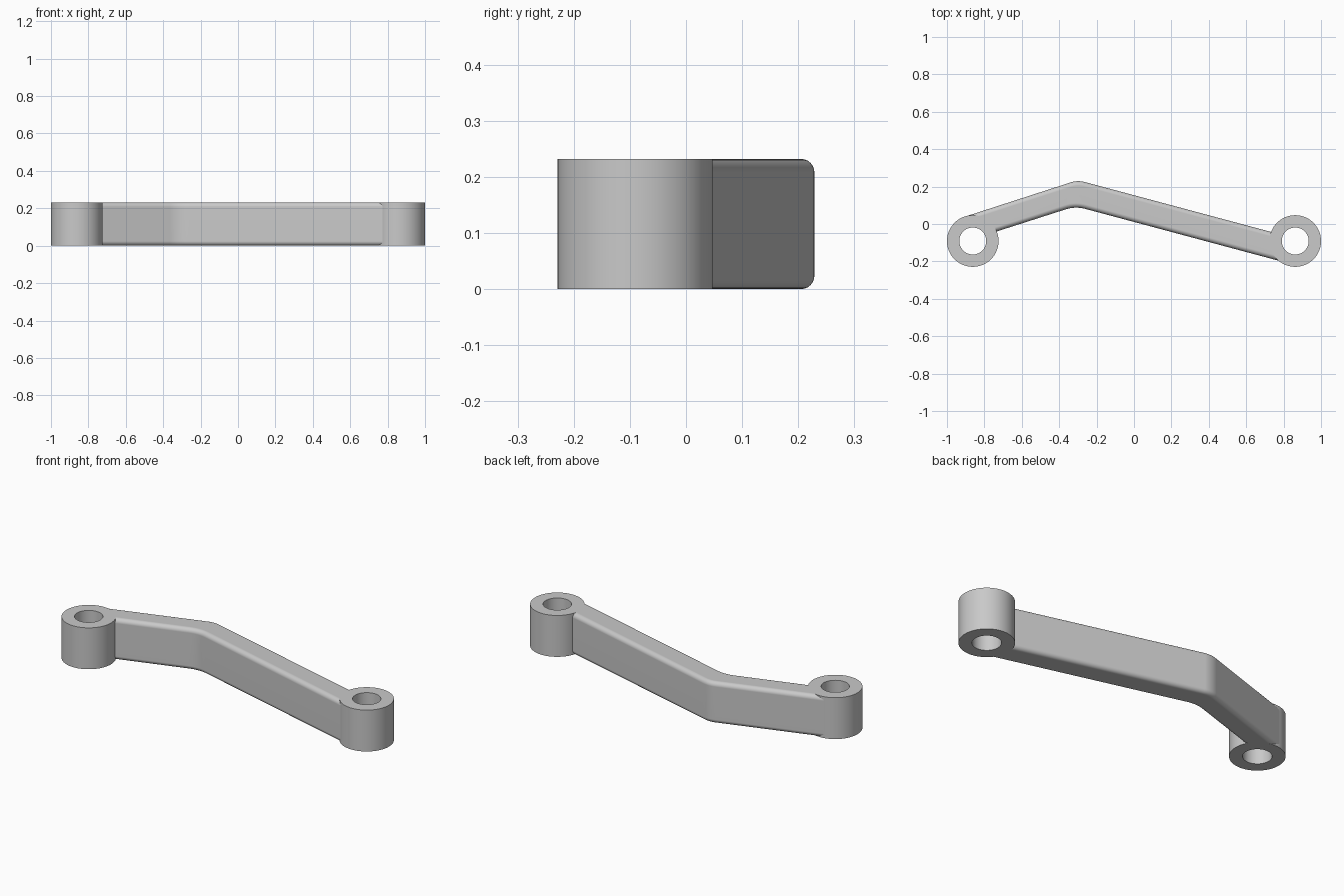
import bpy, bmesh, math
from mathutils import Vector

if "Cube" in bpy.data.objects:
    bpy.data.objects.remove(bpy.data.objects["Cube"])

HEIGHT = 0.232
BOSS_R, HOLE_R = 0.138, 0.072
END_R = 0.09  # radius of the arm ends, hidden inside the boss walls
RIGHT_BOSS, LEFT_BOSS = Vector((-0.862, -0.091)), Vector((0.862, -0.091))
SEGMENTS = 96

grey = bpy.data.materials.new("plain grey")
grey.use_nodes = True
colour = (0.585, 0.585, 0.585, 1)
grey.diffuse_color = colour
grey.node_tree.nodes["Principled BSDF"].inputs["Base Color"].default_value = colour


def finish(name, bm):
    """Turn the mesh into a smooth-shaded grey object."""
    bmesh.ops.recalc_face_normals(bm, faces=bm.faces)
    mesh = bpy.data.meshes.new(name)
    bm.to_mesh(mesh)
    bm.free()
    mesh.materials.append(grey)
    obj = bpy.data.objects.new(name, mesh)
    bpy.context.collection.objects.link(obj)
    bpy.ops.object.select_all(action="DESELECT")
    obj.select_set(True)
    bpy.context.view_layer.objects.active = obj
    bpy.ops.object.shade_smooth_by_angle(angle=math.radians(25))
    normals = obj.modifiers.new("even shading", "WEIGHTED_NORMAL")
    normals.keep_sharp = True


def polar(centre, radius, angle):
    return centre + radius * Vector((math.cos(angle), math.sin(angle)))


def arc(centre, radius, start, end, steps):
    return [polar(centre, radius, start + (end - start) * i / steps)
            for i in range(steps + 1)]


def fillet(before, corner, after, radius):
    """Points of an arc that rounds the corner between two straight lines."""
    corner = Vector(corner)
    u, v = (before - corner).normalized(), (after - corner).normalized()
    half = u.angle(v) / 2
    centre = corner + (u + v).normalized() * radius / math.sin(half)
    reach = radius / math.tan(half)
    a, b = corner + u * reach - centre, corner + v * reach - centre
    start = math.atan2(a.y, a.x)
    turn = (math.atan2(b.y, b.x) - start + math.pi) % math.tau - math.pi
    return arc(centre, radius, start, start + turn, 8)


def bridge(bm, lower, upper):
    for i in range(len(lower)):
        j = (i + 1) % len(lower)
        bm.faces.new((lower[i], lower[j], upper[j], upper[i]))


def ring(bm, points, z):
    return [bm.verts.new((p.x, p.y, z)) for p in points]


# Round bosses with through holes
for name, centre in (("right_boss", RIGHT_BOSS), ("left_boss", LEFT_BOSS)):
    bm = bmesh.new()
    outer, inner = (arc(centre, r, 0, math.tau, SEGMENTS)[:-1] for r in (BOSS_R, HOLE_R))
    rings = [ring(bm, outer, 0), ring(bm, outer, HEIGHT),
             ring(bm, inner, HEIGHT), ring(bm, inner, 0)]
    for k in range(4):
        bridge(bm, rings[k], rings[(k + 1) % 4])
    finish(name, bm)

# Bent arm: outline with a rounded bend and ends that wrap around the holes
right_angles = [math.radians(a) for a in (23.9, 107.7)]
left_angles = [math.radians(a) for a in (156.4, 255)]
right_end = arc(RIGHT_BOSS, END_R, *right_angles, 4)
left_end = arc(LEFT_BOSS, END_R, *left_angles, 4)
back_start = polar(RIGHT_BOSS, 0.137, right_angles[1])
front_start = polar(LEFT_BOSS, 0.1246, left_angles[1])
outline = [back_start, *fillet(back_start, (-0.301, 0.2345), left_end[0], 0.13),
           *left_end,
           front_start, *fillet(front_start, (-0.313, 0.095), right_end[0], 0.18),
           *right_end]
bm = bmesh.new()
bottom, top = ring(bm, outline, 0), ring(bm, outline, HEIGHT)
bridge(bm, bottom, top)
bm.faces.new(bottom)
bm.faces.new(top)
bmesh.ops.recalc_face_normals(bm, faces=bm.faces)


# Round the long edges, leaving the hidden ends square
def is_long_edge(edge):
    a, b = (v.co for v in edge.verts)
    return abs(a.z - b.z) < 0.001 and abs(a.x + b.x) / 2 < 0.72


bmesh.ops.bevel(bm, geom=[e for e in bm.edges if is_long_edge(e)], offset=0.024,
                segments=6, profile=0.5, affect="EDGES")
finish("bent_arm", bm)
